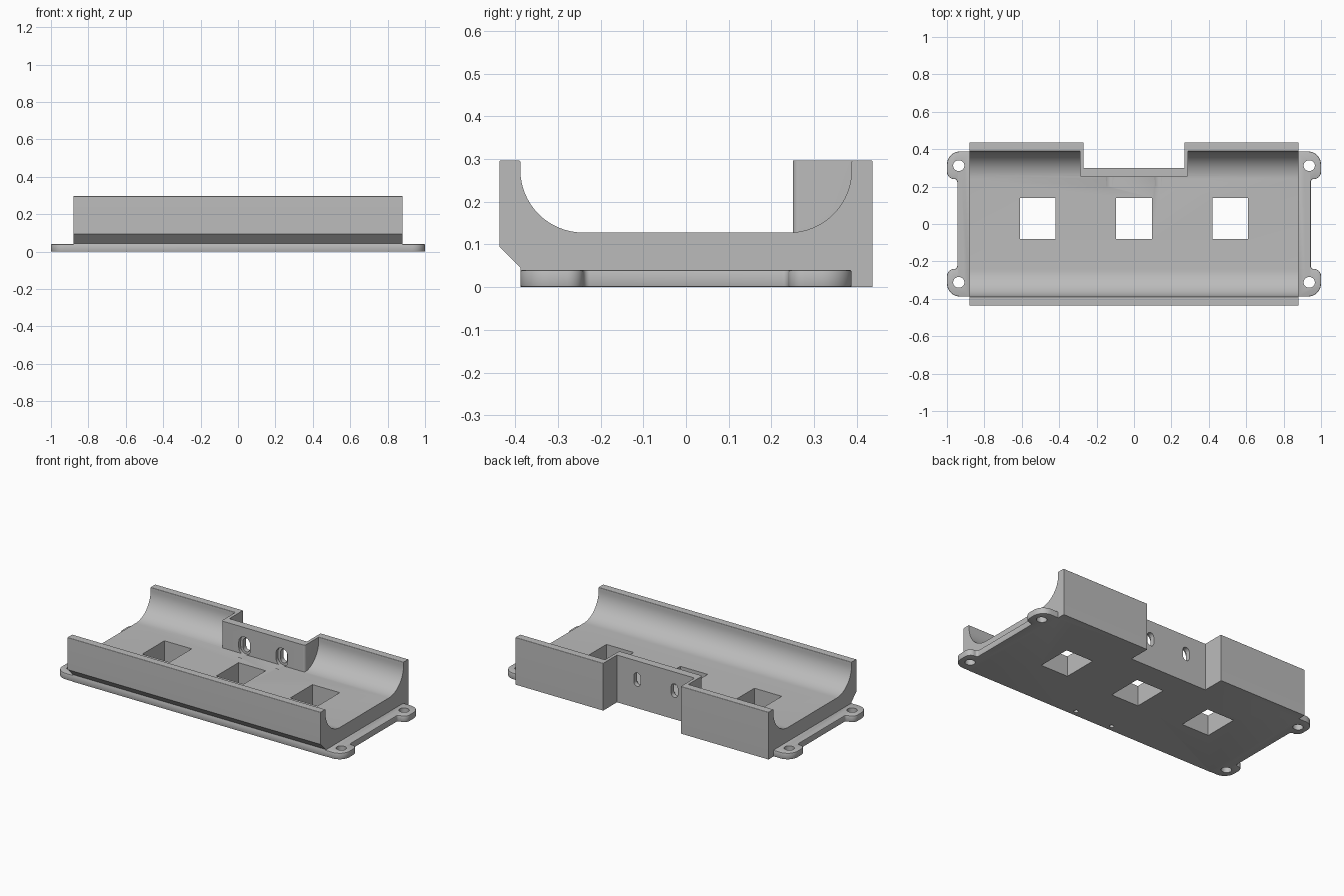
import bpy, bmesh, math
from mathutils import Vector

old = bpy.data.objects.get("Cube")
if old:
    bpy.data.objects.remove(old, do_unlink=True)

grey = bpy.data.materials.new("grey plastic")
grey.use_nodes = True
grey.diffuse_color = (0.5, 0.5, 0.5, 1)
grey.node_tree.nodes["Principled BSDF"].inputs["Base Color"].default_value = (0.5, 0.5, 0.5, 1)


def rounded(corners, steps=8):
    """Turn (u, v, radius) corners into an outline with arcs."""
    out = []
    for i, (u, v, r) in enumerate(corners):
        p = Vector((u, v))
        if r == 0:
            out.append(p)
            continue
        d1 = (Vector(corners[i - 1][:2]) - p).normalized()
        d2 = (Vector(corners[(i + 1) % len(corners)][:2]) - p).normalized()
        half = d1.angle(d2) / 2
        centre = p + (d1 + d2).normalized() * r / math.sin(half)
        start = p + d1 * r / math.tan(half) - centre
        end = p + d2 * r / math.tan(half) - centre
        a0 = math.atan2(start.y, start.x)
        sweep = math.atan2(start.x * end.y - start.y * end.x, start.dot(end))
        for k in range(steps + 1):
            a = a0 + sweep * k / steps
            out.append(centre + Vector((math.cos(a), math.sin(a))) * r)
    clean = [p for i, p in enumerate(out) if (p - out[i - 1]).length > 1e-5]
    return clean


def rect(u, v, w, h, r=0):
    a, b = w / 2, h / 2
    return rounded([(u - a, v - b, r), (u + a, v - b, r), (u + a, v + b, r), (u - a, v + b, r)])


def prism(name, outline, axis, lo, hi):
    """Extrude an outline along an axis."""
    place = {"x": lambda u, v: (lo, u, v), "y": lambda u, v: (u, lo, v), "z": lambda u, v: (u, v, lo)}[axis]
    shift = Vector([(hi - lo) * (axis == c) for c in "xyz"])
    bm = bmesh.new()
    face = bm.faces.new([bm.verts.new(place(*p)) for p in outline])
    top = bmesh.ops.extrude_face_region(bm, geom=[face])
    verts = [g for g in top["geom"] if isinstance(g, bmesh.types.BMVert)]
    bmesh.ops.translate(bm, verts=verts, vec=shift)
    bmesh.ops.recalc_face_normals(bm, faces=bm.faces[:])
    mesh = bpy.data.meshes.new(name)
    bm.to_mesh(mesh)
    bm.free()
    mesh.materials.append(grey)
    ob = bpy.data.objects.new(name, mesh)
    bpy.context.collection.objects.link(ob)
    return ob


def bake(ob):
    graph = bpy.context.evaluated_depsgraph_get()
    mesh = bpy.data.meshes.new_from_object(ob.evaluated_get(graph))
    ob.modifiers.clear()
    ob.data = mesh


def combine(ob, other, operation):
    mod = ob.modifiers.new("combine", "BOOLEAN")
    mod.operation, mod.solver, mod.object = operation, "EXACT", other
    other.hide_render = True
    bake(ob)
    bpy.data.objects.remove(other, do_unlink=True)


# Trough body: two tall walls with rounded inner corners
tray = prism("tray", rounded([
    (-0.387, 0, 0), (0.437, 0, 0), (0.437, 0.297, 0.004), (0.388, 0.297, 0.004),
    (0.388, 0.128, 0.147), (-0.388, 0.128, 0.147), (-0.388, 0.297, 0.004),
    (-0.437, 0.297, 0.004), (-0.437, 0.095, 0), (-0.387, 0.045, 0)], 16), "x", -0.88, 0.88)

# Base plate with an ear at each corner
ear = [(0.945, 0.24, 0.015), (1.0, 0.24, 0.038), (1.0, 0.388, 0.07)]
outline = ear + [(-x, y, r) for x, y, r in reversed(ear)]
outline += [(-x, -y, r) for x, y, r in ear] + [(x, -y, r) for x, y, r in reversed(ear)]
base = prism("base_plate", rounded(outline), "z", 0, 0.04)
bev = base.modifiers.new("soft edge", "BEVEL")
bev.width, bev.segments, bev.limit_method = 0.004, 2, "ANGLE"
bake(base)
combine(tray, base, "UNION")

# Recess in the back wall
wall = prism("recess_wall", rounded([
    (-0.29, 0.25, 0.015), (0.29, 0.25, 0.015), (0.29, 0.42, 0), (-0.29, 0.42, 0)]), "z", 0.05, 0.297)
combine(tray, wall, "UNION")
combine(tray, prism("recess_cutter", rect(0, 0.6, 0.54, 0.6), "z", -0.2, 0.6), "DIFFERENCE")

# Square windows through the floor
for x in (-0.515, 0, 0.515):
    combine(tray, prism("window_cutter", rect(x, 0.03, 0.19, 0.22), "z", -0.2, 0.4), "DIFFERENCE")

for side in (-1, 1):
    # Mounting holes in the ears
    for y in (-0.312, 0.312):
        combine(tray, prism("ear_hole", rect(side * 0.937, y, 0.06, 0.056, 0.0279), "z", -0.1, 0.2), "DIFFERENCE")
    # Slots in the recess wall, wider on the inside
    x = side * 0.13
    combine(tray, prism("slot", rect(x, 0.18, 0.046, 0.085, 0.0229), "y", 0.2, 0.36), "DIFFERENCE")
    combine(tray, prism("slot_rim", rect(x, 0.18, 0.08, 0.115, 0.0399), "y", 0.2, 0.27), "DIFFERENCE")
    # Small blind holes underneath
    combine(tray, prism("pin_hole", rect(x, -0.35, 0.026, 0.026, 0.0129), "z", -0.1, 0.04), "DIFFERENCE")

bpy.ops.object.select_all(action="DESELECT")
tray.select_set(True)
bpy.context.view_layer.objects.active = tray
bpy.ops.object.shade_smooth_by_angle(angle=math.radians(30))
